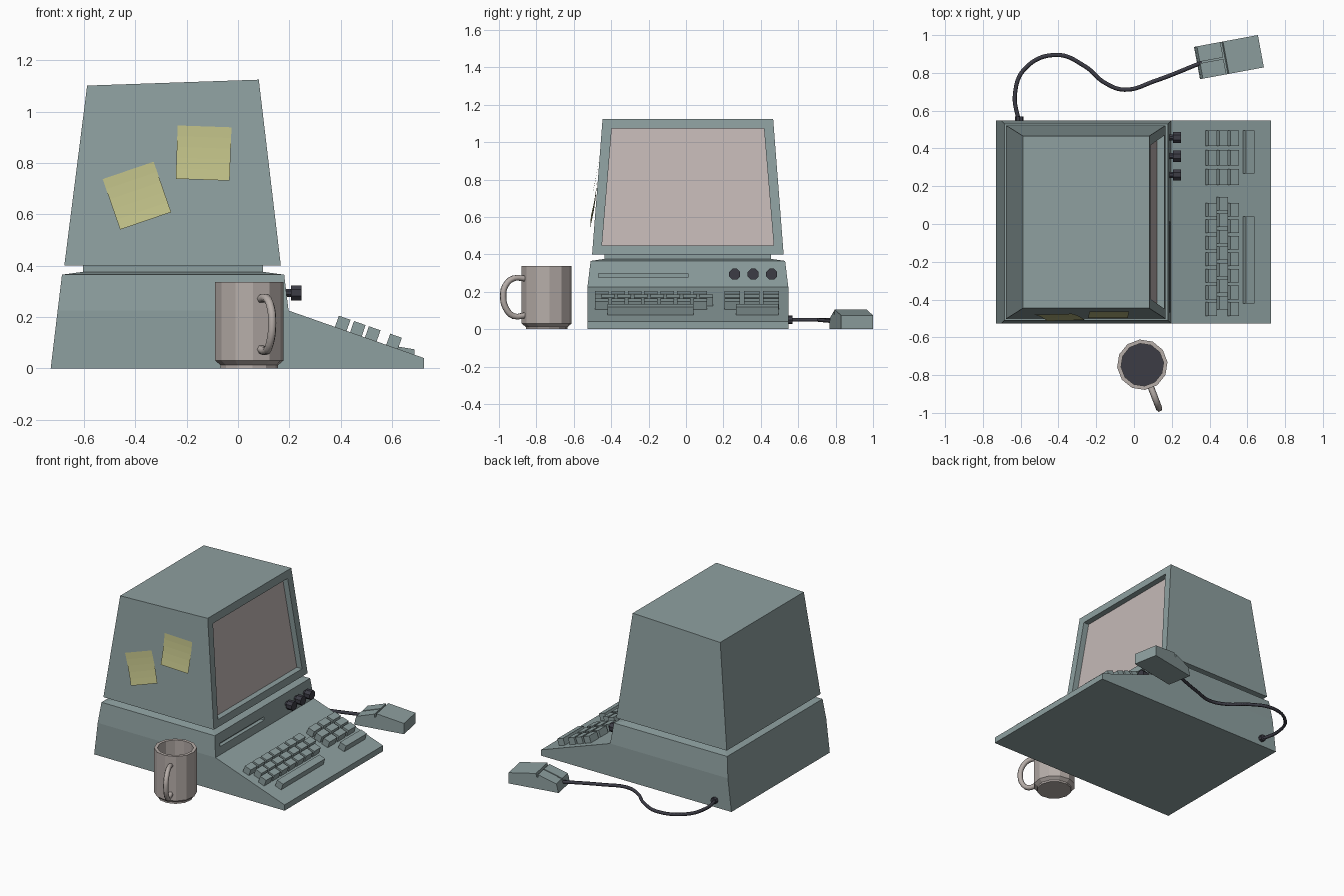
import bpy, bmesh, math
from mathutils import Matrix, Vector

if "Cube" in bpy.data.objects:
    bpy.data.objects.remove(bpy.data.objects["Cube"])

YC = 0.01  # computer centre line


def mat(name, rgb):
    m = bpy.data.materials.new(name)
    m.diffuse_color = (*rgb, 1)
    m.use_nodes = True
    m.node_tree.nodes["Principled BSDF"].inputs["Base Color"].default_value = m.diffuse_color
    return m


CASE = mat("grey green plastic", (0.27, 0.35, 0.35))
SCREEN = mat("pale screen", (0.55, 0.48, 0.47))
MUG = mat("warm grey ceramic", (0.47, 0.42, 0.395))
DARK = mat("dark rubber", (0.045, 0.045, 0.06))
PAPER = mat("yellow paper", (0.52, 0.52, 0.24))


def finish(name, bm, mats, M=Matrix(), fix=True):
    if fix:
        bmesh.ops.recalc_face_normals(bm, faces=bm.faces)
    me = bpy.data.meshes.new(name)
    bm.to_mesh(me)
    bm.free()
    for m in mats:
        me.materials.append(m)
    ob = bpy.data.objects.new(name, me)
    ob.matrix_world = M
    bpy.context.collection.objects.link(ob)
    return ob


def loft(bm, rings):
    """Bridge equal-length rings of points and cap both ends."""
    vs = [[bm.verts.new(p) for p in r] for r in rings]
    n = len(vs[0])
    for a, b in zip(vs, vs[1:]):
        for i in range(n):
            j = (i + 1) % n
            bm.faces.new((a[i], a[j], b[j], b[i]))
    bm.faces.new(vs[0])
    return bm.faces.new(vs[-1])


def prism(name, pts, y0, y1, material, M=Matrix()):
    bm = bmesh.new()
    loft(bm, [[(x, y, z) for x, z in pts] for y in (y0, y1)])
    return finish(name, bm, [material], M)


def stack(bm, levels):
    """Levels are (x back, x front, half width, z back, z front)."""
    loft(bm, [[(a, YC - h, za), (b, YC - h, zb), (b, YC + h, zb), (a, YC + h, za)]
              for a, b, h, za, zb in levels])


def lathe(name, prof, n, mats, M, turn=0.0):
    bm = bmesh.new()
    cap = loft(bm, [[(r * math.cos(turn + math.tau * i / n),
                      r * math.sin(turn + math.tau * i / n), z) for i in range(n)]
                    for r, z in prof])
    cap.material_index = len(mats) - 1
    return finish(name, bm, mats, M)


def tube(name, pts, radius, material, M=Matrix(), res=8):
    cu = bpy.data.curves.new(name, 'CURVE')
    cu.dimensions = '3D'
    cu.bevel_depth, cu.bevel_resolution, cu.resolution_u = radius, 1, res
    cu.use_fill_caps = True
    sp = cu.splines.new('BEZIER')
    sp.bezier_points.add(len(pts) - 1)
    for b, p in zip(sp.bezier_points, pts):
        b.co = p
        b.handle_left_type = b.handle_right_type = 'AUTO'
    cu.materials.append(material)
    ob = bpy.data.objects.new(name, cu)
    ob.matrix_world = M
    bpy.context.collection.objects.link(ob)
    bpy.ops.object.select_all(action='DESELECT')
    ob.select_set(True)
    bpy.context.view_layer.objects.active = ob
    bpy.ops.object.convert(target='MESH')
    return bpy.context.object


# Base: wedge with the keyboard slope, then the tapered deck and neck
prism("base_wedge", [(-0.73, 0), (0.725, 0), (0.725, 0.04), (0.197, 0.225), (-0.703, 0.225)],
      YC - 0.537, YC + 0.537, CASE)
bm = bmesh.new()
stack(bm, [(-0.703, 0.197, 0.537, 0.225, 0.225), (-0.686, 0.18, 0.52, 0.365, 0.365),
           (-0.605, 0.097, 0.445, 0.376, 0.376), (-0.605, 0.097, 0.445, 0.402, 0.402)])
deck = finish("base_deck", bm, [CASE])

# Disk slot cut into the deck front
cutter = prism("slot_cutter", [(0.165, 0.277), (0.25, 0.277), (0.25, 0.299), (0.165, 0.299)],
               -0.468, 0.012, CASE)
mod = deck.modifiers.new("slot", 'BOOLEAN')
mod.object, mod.solver = cutter, 'EXACT'
bpy.context.view_layer.objects.active = deck
bpy.ops.object.modifier_apply(modifier="slot")
bpy.data.objects.remove(cutter)

# Monitor with recessed screen
bm = bmesh.new()
stack(bm, [(-0.677, 0.167, 0.512, 0.4, 0.4), (-0.588, 0.081, 0.456, 1.102, 1.125)])
bmesh.ops.recalc_face_normals(bm, faces=bm.faces)
front = max(bm.faces, key=lambda f: f.normal.x)
bmesh.ops.inset_individual(bm, faces=[front], thickness=0.072)
glass = bmesh.ops.extrude_discrete_faces(bm, faces=[front])["faces"][0]
bmesh.ops.translate(bm, verts=glass.verts, vec=(-0.04, 0, 0))
glass.material_index = 1
finish("monitor", bm, [CASE, SCREEN], fix=False)

# Knobs
for i in range(3):
    M = Matrix.Translation((0.18, 0.26 + 0.099 * i, 0.294)) @ Matrix.Rotation(math.pi / 2, 4, 'Y')
    lathe(f"knob_{i + 1}", [(0.017, 0), (0.017, 0.026), (0.032, 0.026), (0.032, 0.068)],
          8, [DARK], M, math.pi / 8)

# Keys, laid out in the plane of the slope
tilt = math.atan2(0.185, 0.528)
SLOPE = Matrix.Translation((0.197, 0, 0.225)) @ Matrix.Rotation(tilt, 4, 'Y')


def key(name, x, y0, y1):
    s = (x - 0.197) / math.cos(tilt)
    prism(name, [(s, -0.01), (s + 0.048, -0.01), (s + 0.048, 0.046), (s, 0.046)],
          y0, y1, CASE, SLOPE)


for c, x in enumerate((0.378, 0.437, 0.495)):
    for i in range(7):
        y = -0.45 + 0.0875 * i + (0.033 if c == 1 else 0)
        key(f"letter_key_{c}_{i}", x, y - 0.036, y + 0.036)
    for i in range(3):
        y = 0.248 + 0.103 * i
        key(f"number_key_{c}_{i}", x, y - 0.042, y + 0.042)
key("space_bar", 0.578, -0.42, 0.04)
key("number_bar", 0.578, 0.268, 0.495)

# Mouse body, buttons, cable and plug
MOUSE = Matrix.Translation((0.3335, 0.852, 0)) @ Matrix.Rotation(math.radians(10.5), 4, 'Z')
prism("mouse_body", [(0, 0), (0.344, 0), (0.344, 0.074), (0.156, 0.105), (0.15, 0.08), (0.01, 0.035)],
      -0.087, 0.087, CASE, MOUSE)
for s, n in ((-1, "left"), (1, "right")):
    prism(f"mouse_button_{n}", [(0.005, 0.025), (0.142, 0.06), (0.142, 0.1), (0.016, 0.06)],
          *sorted((s * 0.004, s * 0.087)), CASE, MOUSE)
tube("mouse_cable", [(-0.607, 0.53, 0.05), (-0.63, 0.69, 0.05), (-0.575, 0.825, 0.05),
                     (-0.41, 0.895, 0.05), (-0.26, 0.835, 0.05), (-0.155, 0.748, 0.05),
                     (-0.05, 0.711, 0.05), (0.11, 0.757, 0.045), (0.36, 0.855, 0.036)], 0.011, DARK)
lathe("cable_plug", [(0.022, 0), (0.022, 0.03)], 8, [DARK],
      Matrix.Translation((-0.607, 0.54, 0.05)) @ Matrix.Rotation(-math.pi / 2, 4, 'X'))

# Mug with dark drink and handle
CUP = Matrix.Translation((0.044, -0.745, 0)) @ Matrix.Rotation(math.radians(-69), 4, 'Z')
lathe("mug", [(0.112, 0), (0.112, 0.012), (0.134, 0.03), (0.134, 0.337), (0.113, 0.337), (0.113, 0.1)],
      12, [MUG, DARK], CUP, math.radians(15))
tube("mug_handle", [(0.122, 0, 0.27), (0.19, 0, 0.272), (0.237, 0, 0.232), (0.249, 0, 0.175),
                    (0.235, 0, 0.115), (0.19, 0, 0.07), (0.122, 0, 0.075)], 0.017, MUG, CUP, 3)

# Paper notes on the side, curling out at the lower edge
lean = math.atan2(0.056, 0.725)
for i, (x, z, ang) in enumerate(((-0.394, 0.672, 18.9), (-0.134, 0.838, -2))):
    y = YC - 0.512 + (z - 0.4) * math.tan(lean)
    M = (Matrix.Translation((x, y, z)) @ Matrix.Rotation(-lean, 4, 'X')
         @ Matrix.Rotation(math.radians(-ang), 4, 'Y'))
    bm = bmesh.new()
    rows = []
    for k in range(6):
        t = k / 5
        rows.append([bm.verts.new((sx * 0.105, -0.004 - 0.018 * t * t, 0.105 - 0.21 * t))
                     for sx in (-1, 1)])
    for a, b in zip(rows, rows[1:]):
        bm.faces.new((a[0], b[0], b[1], a[1]))
    finish(f"paper_note_{i + 1}", bm, [PAPER], M, fix=False)
